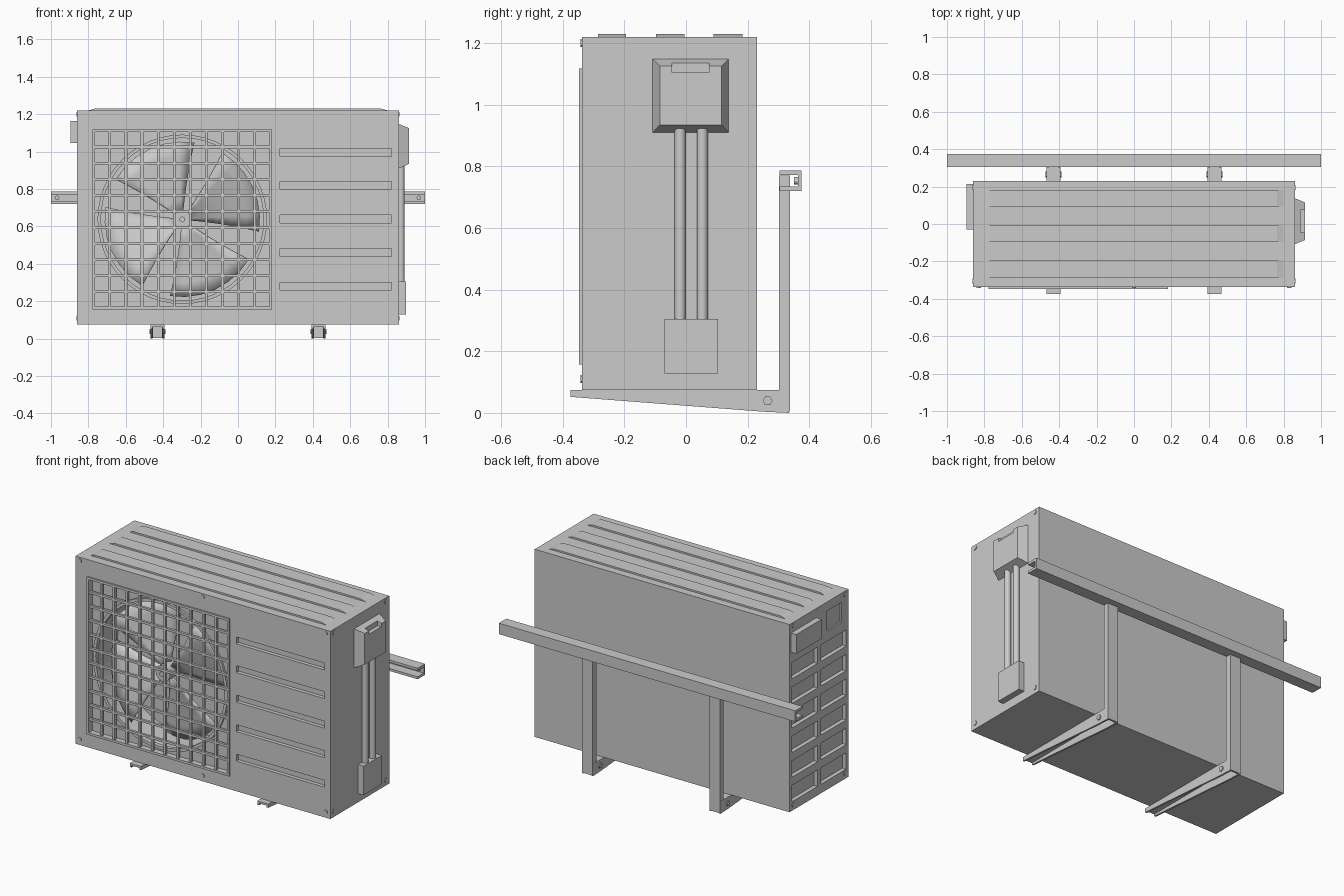
import bpy, bmesh
from math import sin, cos, pi, radians
from mathutils import Matrix, Vector

if "Cube" in bpy.data.objects:
    bpy.data.objects.remove(bpy.data.objects["Cube"])


def finish(bm, name):
    bmesh.ops.recalc_face_normals(bm, faces=bm.faces)
    me = bpy.data.meshes.new(name)
    bm.to_mesh(me)
    bm.free()
    ob = bpy.data.objects.new(name, me)
    bpy.context.collection.objects.link(ob)
    return ob


def add_box(bm, x0, x1, y0, y1, z0, z1):
    m = Matrix.Translation(((x0 + x1) / 2, (y0 + y1) / 2, (z0 + z1) / 2))
    bmesh.ops.create_cube(bm, size=1, matrix=m @ Matrix.Diagonal((x1 - x0, y1 - y0, z1 - z0, 1)))


def boxes(name, *dims):
    bm = bmesh.new()
    for d in dims:
        add_box(bm, *d)
    return finish(bm, name)


def add_cyl(bm, axis, c, r, depth, n):
    rot = {'x': Matrix.Rotation(pi / 2, 4, 'Y'), 'y': Matrix.Rotation(pi / 2, 4, 'X'), 'z': Matrix()}[axis]
    bmesh.ops.create_cone(bm, cap_ends=True, segments=n, radius1=r, radius2=r, depth=depth,
                          matrix=Matrix.Translation(c) @ rot)


def cylinders(name, axis, centres, r, depth, n):
    bm = bmesh.new()
    for c in centres:
        add_cyl(bm, axis, c, r, depth, n)
    return finish(bm, name)


def extrude_x(bm, profile, x0, x1):
    f = bm.faces.new([bm.verts.new((x0, y, z)) for y, z in profile])
    g = bmesh.ops.extrude_face_region(bm, geom=[f])['geom']
    bmesh.ops.translate(bm, vec=(x1 - x0, 0, 0), verts=[v for v in g if isinstance(v, bmesh.types.BMVert)])


def cut(ob, cutter):
    mod = ob.modifiers.new("cut", 'BOOLEAN')
    mod.operation, mod.solver, mod.object = 'DIFFERENCE', 'EXACT', cutter
    bpy.context.view_layer.objects.active = ob
    bpy.ops.object.modifier_apply(modifier=mod.name)
    bpy.data.objects.remove(cutter)


def smooth(ob):
    bpy.ops.object.select_all(action='DESELECT')
    ob.select_set(True)
    bpy.context.view_layer.objects.active = ob
    bpy.ops.object.shade_smooth_by_angle(angle=radians(35))


FX, FZ = -0.298, 0.638          # fan centre

# Casing with grille recess, front slots, left vents and left handle recess
casing = boxes("casing", (-0.86, 0.86, -0.338, 0.23, 0.075, 1.22))
recess = [(-0.765, 0.169, -0.4, -0.312, 0.17, 1.106)]
slots = [(0.225, 0.82, -0.4, -0.315, z - 0.021, z + 0.021) for z in (0.28, 0.46, 0.64, 0.82, 0.995)]
vents = [(-0.9, -0.835, y0, y1, 0.13 + i * 0.15, 0.23 + i * 0.15)
         for i in range(6) for y0, y1 in ((-0.315, -0.075), (-0.04, 0.205))]
cut(casing, boxes("cutter", *recess, *slots, *vents, (-0.9, -0.85, -0.27, -0.13, 1.045, 1.165)))
cut(casing, cylinders("cutter", 'y', [(FX, -0.26, FZ)], 0.44, 0.3, 48))
smooth(casing)

# Raised ribs on the lid, with sloping ends
bm = bmesh.new()
for y0, y1 in ((-0.285, -0.195), (-0.097, -0.005), (0.09, 0.183)):
    f = bm.faces.new([bm.verts.new((x, y0, z)) for x, z in
                      ((-0.8, 1.215), (0.8, 1.215), (0.8, 1.22), (0.765, 1.23), (-0.765, 1.23), (-0.8, 1.22))])
    g = bmesh.ops.extrude_face_region(bm, geom=[f])['geom']
    bmesh.ops.translate(bm, vec=(0, y1 - y0, 0), verts=[v for v in g if isinstance(v, bmesh.types.BMVert)])
finish(bm, "lid_ribs")

# Fan grille: border and 11 x 11 openings
X0, X1, Z0, Z1 = -0.778, 0.182, 0.157, 1.118
border = [(X0, X1, -0.348, -0.325, z, z + 0.014) for z in (Z0, Z1 - 0.014)] + \
         [(x, x + 0.014, -0.348, -0.325, Z0 + 0.014, Z1 - 0.014) for x in (X0, X1 - 0.014)]
boxes("grille_frame", *border)
px, pz = (X1 - X0 - 0.014) / 11, (Z1 - Z0 - 0.014) / 11
bars = [(X0 + i * px, X0 + i * px + 0.014, -0.343, -0.328, Z0 + 0.01, Z1 - 0.01) for i in range(1, 11)] + \
       [(X0 + 0.01, X1 - 0.01, -0.343, -0.328, Z0 + i * pz, Z0 + i * pz + 0.014) for i in range(1, 11)]
boxes("grille_bars", *bars)

# Ring around the fan opening
bm = bmesh.new()
N = 48
loops = [[bm.verts.new((FX + r * cos(2 * pi * i / N), y, FZ + r * sin(2 * pi * i / N))) for i in range(N)]
         for r, y in ((0.435, -0.30), (0.435, -0.325), (0.453, -0.325), (0.453, -0.30))]
for a in range(4):
    A, B = loops[a], loops[(a + 1) % 4]
    for i in range(N):
        bm.faces.new((A[i], A[(i + 1) % N], B[(i + 1) % N], B[i]))
smooth(finish(bm, "fan_ring"))

# Four pitched fan blades
bm = bmesh.new()
FY, RS, AS = -0.24, 5, 6
for b in range(4):
    grid = []
    for j in range(RS + 1):
        r = 0.035 + (0.415 - 0.035) * j / RS
        half = radians(30 + 4 * j / RS)
        row = []
        for k in range(AS + 1):
            t = 2 * k / AS - 1
            a = radians(25 + 90 * b) + half * t
            row.append(bm.verts.new((FX + r * cos(a), FY - (0.015 + 0.1 * r) * t, FZ + r * sin(a))))
        grid.append(row)
    for j in range(RS):
        for k in range(AS):
            bm.faces.new((grid[j][k], grid[j][k + 1], grid[j + 1][k + 1], grid[j + 1][k]))
blades = finish(bm, "fan_blades")
mod = blades.modifiers.new("thickness", 'SOLIDIFY')
mod.thickness, mod.offset = 0.008, 0
smooth(blades)
smooth(cylinders("fan_hub", 'y', [(FX, -0.25, FZ)], 0.048, 0.1, 24))
smooth(cylinders("fan_shaft", 'y', [(FX, -0.16, FZ)], 0.025, 0.12, 16))
cylinders("fan_nut", 'y', [(FX, -0.303, FZ)], 0.016, 0.014, 6)

# Hexagonal casing screws
side = [(s * 0.86, y, z) for s in (-1, 1) for y in (-0.305, 0.195) for z in (0.11, 1.20)]
cylinders("side_screws", 'x', side, 0.014, 0.008, 6)
cylinders("front_screws", 'y', [(x, -0.338, z) for x in (-0.83, 0, 0.83) for z in (0.11, 1.20)], 0.013, 0.01, 6)

# Right side valve cover: tapered box with a notched grip
bm = bmesh.new()
rings = [[bm.verts.new((x, y, z)) for y, z in ((y0, z0), (y1, z0), (y1, z1), (y0, z1))]
         for x, y0, y1, z0, z1 in ((0.855, -0.11, 0.14, 0.908, 1.15), (0.915, -0.085, 0.115, 0.935, 1.125))]
bm.faces.new(rings[0])
bm.faces.new(rings[1])
for i in range(4):
    bm.faces.new((rings[0][i], rings[0][(i + 1) % 4], rings[1][(i + 1) % 4], rings[1][i]))
cover = finish(bm, "valve_cover")
cut(cover, boxes("cutter", (0.89, 0.95, -0.045, 0.075, 1.105, 1.2)))

# Refrigerant pipes, lower box and left handle
smooth(cylinders("pipes", 'z', [(0.872, y, 0.61) for y in (-0.019, 0.053)], 0.018, 0.64, 20))
boxes("pipe_box", (0.855, 0.897, -0.07, 0.104, 0.128, 0.305))
boxes("left_handle", (-0.895, -0.855, -0.03, 0.215, 1.045, 1.163))

# Wall rail: channel open towards the unit
bm = bmesh.new()
extrude_x(bm, ((0.304, 0.72), (0.375, 0.72), (0.375, 0.787), (0.304, 0.787), (0.304, 0.772),
               (0.363, 0.772), (0.363, 0.735), (0.304, 0.735)), -1, 1)
finish(bm, "wall_rail")
cylinders("rail_bolts", 'y', [(s * 0.967, 0.358, 0.753) for s in (-1, 1)], 0.012, 0.014, 12)

# Brackets: upright channel, tapered arm open below, and bolts
for s, label in ((-1, "left"), (1, "right")):
    c = s * 0.43
    boxes(label + "_upright", (c - 0.036, c + 0.036, 0.325, 0.337, 0.004, 0.771),
          (c - 0.036, c - 0.025, 0.302, 0.325, 0.004, 0.771), (c + 0.025, c + 0.036, 0.302, 0.325, 0.004, 0.771))
    bm = bmesh.new()
    for x0 in (c - 0.037, c + 0.026):
        extrude_x(bm, ((-0.375, 0.052), (0.25, 0.004), (0.335, 0.0), (0.335, 0.063), (-0.375, 0.063)), x0, x0 + 0.011)
    add_box(bm, c - 0.037, c + 0.037, -0.375, 0.335, 0.063, 0.075)
    finish(bm, label + "_arm")
    cylinders(label + "_arm_bolts", 'x', [(c + d, 0.265, 0.039) for d in (-0.037, 0.037)], 0.016, 0.012, 6)
